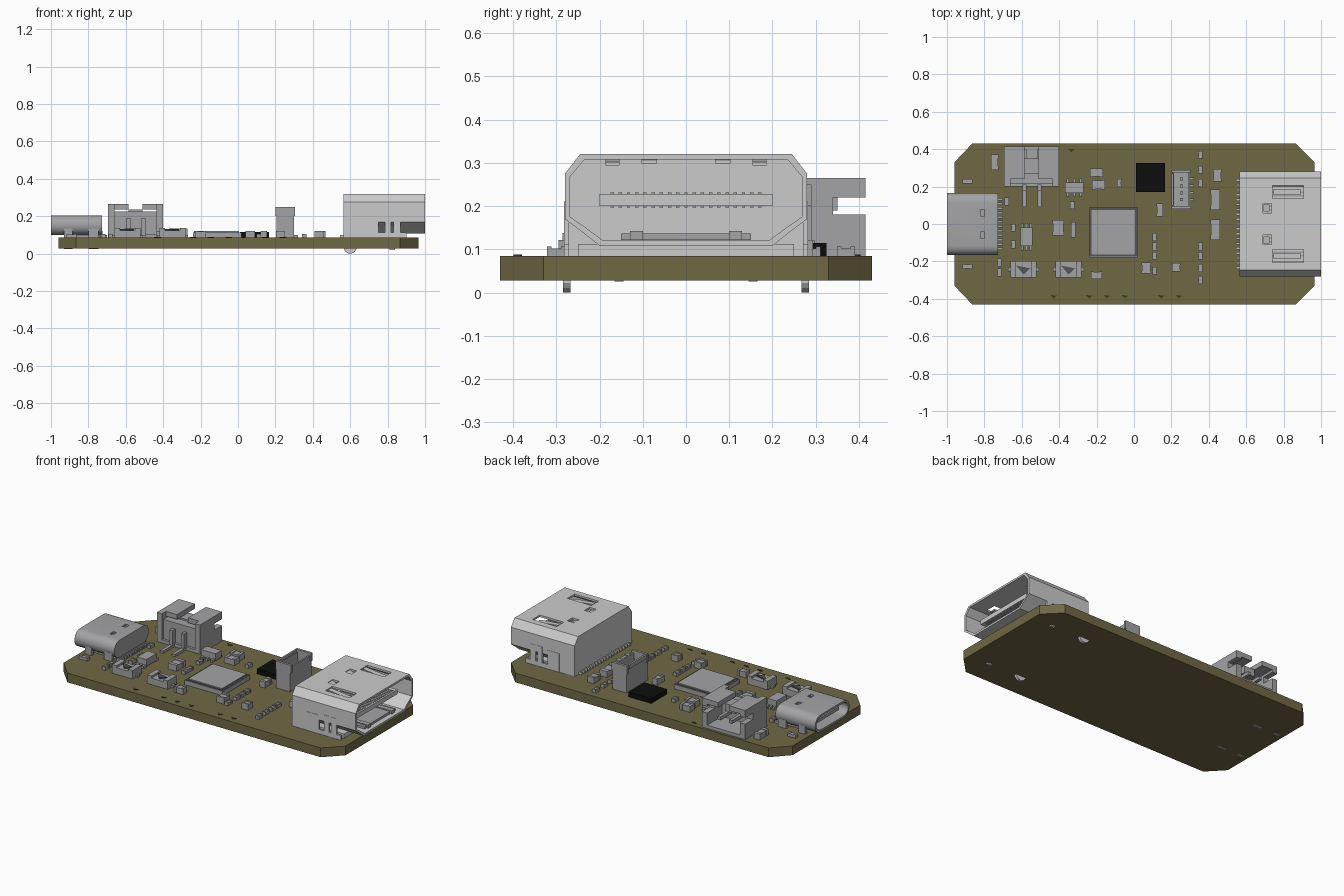
import bpy, bmesh, math
from mathutils import Vector

if "Cube" in bpy.data.objects:
    bpy.data.objects.remove(bpy.data.objects["Cube"], do_unlink=True)


def material(name, colour):
    mat = bpy.data.materials.new(name)
    mat.use_nodes = True
    mat.diffuse_color = (*colour, 1)
    mat.node_tree.nodes["Principled BSDF"].inputs["Base Color"].default_value = (*colour, 1)
    return mat


olive = material("olive board", (.16, .14, .058))
dark_olive = material("dark olive", (.05, .045, .02))
grey = material("component grey", (.37, .37, .38))
dark_grey = material("dark grey", (.09, .09, .09))
steel = material("light steel", (.6, .6, .6))
black = material("black", (.004, .004, .004))

TOP = .085      # upper face of the board
UNDER = .028    # lower face of the board
AXES = {"x": lambda u, v, w: (w, u, v),
        "y": lambda u, v, w: (u, w, v),
        "z": lambda u, v, w: (u, v, w)}


def add_prism(bm, profile, axis, start, end, inset=0):
    """Extrude a closed profile; an inset makes it a hollow tube."""
    place = AXES[axis]
    us, vs = [p[0] for p in profile], [p[1] for p in profile]
    cu, cv = (min(us) + max(us)) / 2, (min(vs) + max(vs)) / 2
    ku, kv = 1 - 2 * inset / (max(us) - min(us)), 1 - 2 * inset / (max(vs) - min(vs))
    inner = [(cu + (u - cu) * ku, cv + (v - cv) * kv) for u, v in profile]

    def ring(points, w):
        return [bm.verts.new(place(u, v, w)) for u, v in points]

    rings = [ring(profile, start), ring(profile, end)]
    if inset:
        rings += [ring(inner, end), ring(inner, start)]
        pairs = list(zip(rings, rings[1:] + rings[:1]))
    else:
        bm.faces.new(rings[0])
        bm.faces.new(rings[1])
        pairs = [rings]
    for a, b in pairs:
        for i in range(len(a)):
            bm.faces.new((a[i - 1], a[i], b[i], b[i - 1]))


def add_box(bm, xs, ys, zs):
    (x0, x1), (y0, y1) = xs, ys
    add_prism(bm, [(x0, y0), (x1, y0), (x1, y1), (x0, y1)], "z", *zs)


def finish(name, bm, mat, smooth=False):
    bmesh.ops.recalc_face_normals(bm, faces=bm.faces)
    mesh = bpy.data.meshes.new(name)
    bm.to_mesh(mesh)
    bm.free()
    mesh.materials.append(mat)
    if smooth:
        for face in mesh.polygons:
            face.use_smooth = True
        mesh.set_sharp_from_angle(angle=math.radians(30))
    obj = bpy.data.objects.new(name, mesh)
    bpy.context.collection.objects.link(obj)
    return obj


def boxes(name, mat, *parts):
    bm = bmesh.new()
    for part in parts:
        add_box(bm, *part)
    return finish(name, bm, mat)


def prism(name, mat, profile, axis, start, end, inset=0, smooth=False):
    bm = bmesh.new()
    add_prism(bm, profile, axis, start, end, inset)
    return finish(name, bm, mat, smooth)


def span(centre, size):
    return centre - size / 2, centre + size / 2


def mirrored(half):
    return half + [(-u, v) for u, v in reversed(half)]


def cut(obj, *parts):
    """Cut boxes out of an object and bake the result."""
    cutter = boxes("cutter", obj.data.materials[0], *parts)
    cutter.hide_render = True
    mod = obj.modifiers.new("slots", "BOOLEAN")
    mod.object = cutter
    mod.solver = "EXACT"
    graph = bpy.context.evaluated_depsgraph_get()
    mesh = bpy.data.meshes.new_from_object(obj.evaluated_get(graph))
    obj.modifiers.clear()
    obj.data = mesh
    bpy.data.objects.remove(cutter, do_unlink=True)


# Board with chamfered corners
half = [(.865, -.43), (.965, -.33), (.965, .33), (.865, .43)]
prism("circuit_board", olive, [(max(u, -.96), v) for u, v in mirrored(half)], "z", UNDER, TOP)

# Large display socket: shell, rear block, skirts and springs
shell = prism("display_socket_shell", steel,
              mirrored([(.2, .108), (.24, .14), (.28, .17), (.28, .275), (.245, .32)]),
              "x", .58, 1, inset=.012)
cut(shell, *[part for s in (-1, 1) for part in (
    ((.74, .905), span(s * .17, .07), (.29, .34)),
    ((.69, .735), span(s * .085, .05), (.29, .34)))])
prism("display_socket_rear", steel,
      mirrored([(.28, TOP), (.28, .275), (.245, .32)]), "x", .565, .68)
boxes("display_socket_base", steel, ((.66, .9), (-.25, .25), (TOP, .112)))
boxes("display_socket_tongue", steel, ((.68, .95), (-.2, .2), (.2, .228)))
boxes("display_socket_contacts", grey,
      *[((.7, .94), span((i - 9) * .019, .008), (.197, .231)) for i in range(19)])
boxes("display_socket_leads", steel,
      *[((.545, .575), span((i - 9) * .026, .012), (TOP, .1)) for i in range(19)])
boxes("lower_contact_springs", grey,
      ((.72, .97), (-.15, .15), (.122, .136)),
      *[((.72, .98), span(s * .115, .03), (.122, .142)) for s in (-1, 1)])
for s in (-1, 1):
    side = "left" if s > 0 else "right"
    wall = span(s * .276, .012)
    boxes(f"socket_skirt_{side}", steel, ((.67, .75), wall, (TOP, .2)),
          ((.785, .818), wall, (TOP, .21)), ((.832, .87), wall, (TOP, .21)),
          ((.74, .9), wall, (TOP, .112)))
    # Through-board pegs with rounded ends
    peg = [(.6 + .035 * math.cos(a), .035 + .035 * math.sin(a))
           for a in (math.pi * (1 + i / 8) for i in range(9))]
    prism(f"socket_peg_{side}", steel, peg + [(.635, TOP), (.565, TOP)],
          "y", *span(s * .276, .018))
    boxes(f"socket_front_peg_{side}", steel, ((.81, .84), span(s * .276, .018), (.02, TOP)))
    # Sprung fingers in the top slots
    bm = bmesh.new()
    add_prism(bm, [(.745, .318), (.89, .302), (.89, .294), (.745, .308)], "y",
              *span(s * .17, .032))
    add_prism(bm, [(.692, .318), (.725, .306), (.725, .298), (.692, .308)], "y",
              *span(s * .085, .036))
    finish(f"socket_springs_{side}", bm, steel)

# Small rounded socket on the opposite end
stadium = []
for cy, cz, turn in ((.117, .155, 0), (-.117, .155, 1), (-.117, .15, 2), (.117, .15, 3)):
    stadium += [(cy + .05 * math.cos(a), cz + .05 * math.sin(a))
                for a in (math.pi / 2 * (turn + i / 6) for i in range(7))]
port = prism("small_socket_shell", grey, stadium, "x", -1, -.73, inset=.012, smooth=True)
cut(port, *[((-.822, -.798), span(s * .06, .035), (.19, .22)) for s in (-1, 1)])
prism("small_socket_rear", grey, stadium, "x", -.76, -.728, smooth=True)
boxes("small_socket_tongue", grey, ((-.97, -.76), (-.11, .11), (.143, .162)))
boxes("small_socket_feet", grey, ((-.9, -.74), (-.12, .12), (TOP, .105)),
      *[(xs, span(s * .155, .02), (.026, .135)) for s in (-1, 1)
        for xs in ((-.93, -.885), (-.8, -.745))])
boxes("small_socket_leads", grey,
      *[((-.735, -.7), span((i - 5.5) * .024, .012), (TOP, .1)) for i in range(12)])

# Battery socket with open back, notched cheeks and split roof
cheek = [(.2, TOP), (.415, TOP), (.415, .18), (.34, .18),
         (.34, .22), (.415, .22), (.415, .265), (.2, .265)]
for side, start in (("right", -.695), ("left", -.435)):
    prism(f"battery_socket_cheek_{side}", grey, cheek, "x", start, start + .035)
boxes("battery_socket_body", grey,
      ((-.66, -.435), (.2, .415), (TOP, .105)),
      ((-.66, -.435), (.215, .27), (TOP, .225)),
      ((-.66, -.585), (.24, .415), (.235, .265)),
      ((-.51, -.435), (.24, .415), (.235, .265)),
      ((-.585, -.51), (.27, .35), (.19, .235)))
boxes("battery_socket_pins", grey,
      *[part for x in (-.585, -.505) for part in (
          (span(x, .02), (.09, .21), (TOP, .1)),
          (span(x, .02), (.18, .21), (TOP, .19)),
          (span(x, .02), (.27, .4), (.15, .17)))])

# Upright four-way header
prism("header_wall", grey, [(.205, .08), (.3, .08), (.3, .29), (.205, .29)],
      "z", TOP, .235, inset=.01)
boxes("header_details", grey,
      ((.21, .295), (.09, .28), (TOP, .11)),
      ((.2, .212), (.1, .27), (.225, .25)),
      *[((.2, .305), ys, (.2, .25)) for ys in ((.08, .095), (.275, .29))],
      *[(span(.255, .016), span(.13 + i * .037, .016), (TOP, .2)) for i in range(4)],
      *[((.29, .32), span(.13 + i * .037, .014), (TOP, .1)) for i in range(4)])

# Processor and black module
boxes("processor", grey, ((-.24, .02), (-.178, .09), (TOP, .112)),
      ((-.226, .006), (-.164, .076), (.112, .12)))
boxes("processor_seam", dark_grey, ((-.237, .017), (-.175, .087), (.112, .1135)))
boxes("black_module", black, ((.01, .165), (.17, .325), (TOP, .115)))

# Push buttons
for side, x in (("outer", -.59), ("inner", -.35)):
    y = -.242
    boxes(f"{side}_button", grey, (span(x, .14), span(y, .088), (TOP, .125)),
          (span(x, .165), span(y, .025), (TOP, .1)),
          *[(span(x + s * .055, .03), span(y, .088), (.125, .138)) for s in (-1, 1)])
    prism(f"{side}_button_mark", dark_grey,
          [(x - .04, y + .02), (x + .035, y + .005), (x, y - .028)], "z", .125, .133)

# Leaded chips: body with three legs on each side
for name, x, y, across in (("regulator", -.32, .195, True), ("charger", -.575, -.068, False)):
    parts = [(span(x, .1 if across else .062), span(y, .056 if across else .1), (.092, .135))]
    for s in (-1, 1):
        for i in (-1, 0, 1):
            dx, dy = (i * .035, s * .035) if across else (i * .022, s * .06)
            parts.append((span(x + dx, .014), span(y + dy, .026), (TOP, .1)))
    boxes(f"{name}_chip", grey, *parts)

# Chip capacitors and resistors: body with slightly taller end caps
chips = [(-.745, .33, .04, .085), (-.2, .275, .07, .045), (-.19, .21, .07, .05),
         (-.405, -.02, .06, .085), (.138, .075, .035, .07), (.435, .13, .052, .11),
         (.435, -.03, .052, .11), (.445, .26, .045, .068), (.065, -.235, .05, .06),
         (.225, -.232, .045, .045), (-.2, -.275, .06, .04), (-.89, .228, .055, .025),
         (-.89, -.227, .055, .025)]
for x, column in ((-.325, (-.01, -.05)), (.11, (-.07, -.12, -.17, -.25)),
                  (.355, (.37, .29, .22, -.12, -.17, -.235, -.3)),
                  (-.72, (-.205, -.26)), (-.68, (.12, .3)), (-.645, (-.02, -.11)),
                  (-.08, (.22,)), (-.33, (.1,))):
    chips += [(x, y, .024, .042) for y in column]
for number, (x, y, w, d) in enumerate(chips):
    height = .122 if w * d > .002 else .106
    parts = [(span(x, w * .92), span(y, d * .92), (TOP, height - .004))]
    for s in (-1, 1):
        if w > d:
            parts.append((span(x + s * w * .38, w * .24), span(y, d), (TOP, height)))
        else:
            parts.append((span(x, w), span(y + s * d * .38, d * .24), (TOP, height)))
    boxes(f"chip_part_{number}", grey, *parts)

# Small triangular marks along the edges
bm = bmesh.new()
for x, y in [(x, -.387) for x in (-.43, -.24, -.145, -.05, .145, .24)] + [(-.335, .395)]:
    add_prism(bm, [(x - .018, y + .008), (x + .018, y + .004), (x, y - .012)],
              "z", TOP, TOP + .003)
finish("edge_marks", bm, dark_olive)
